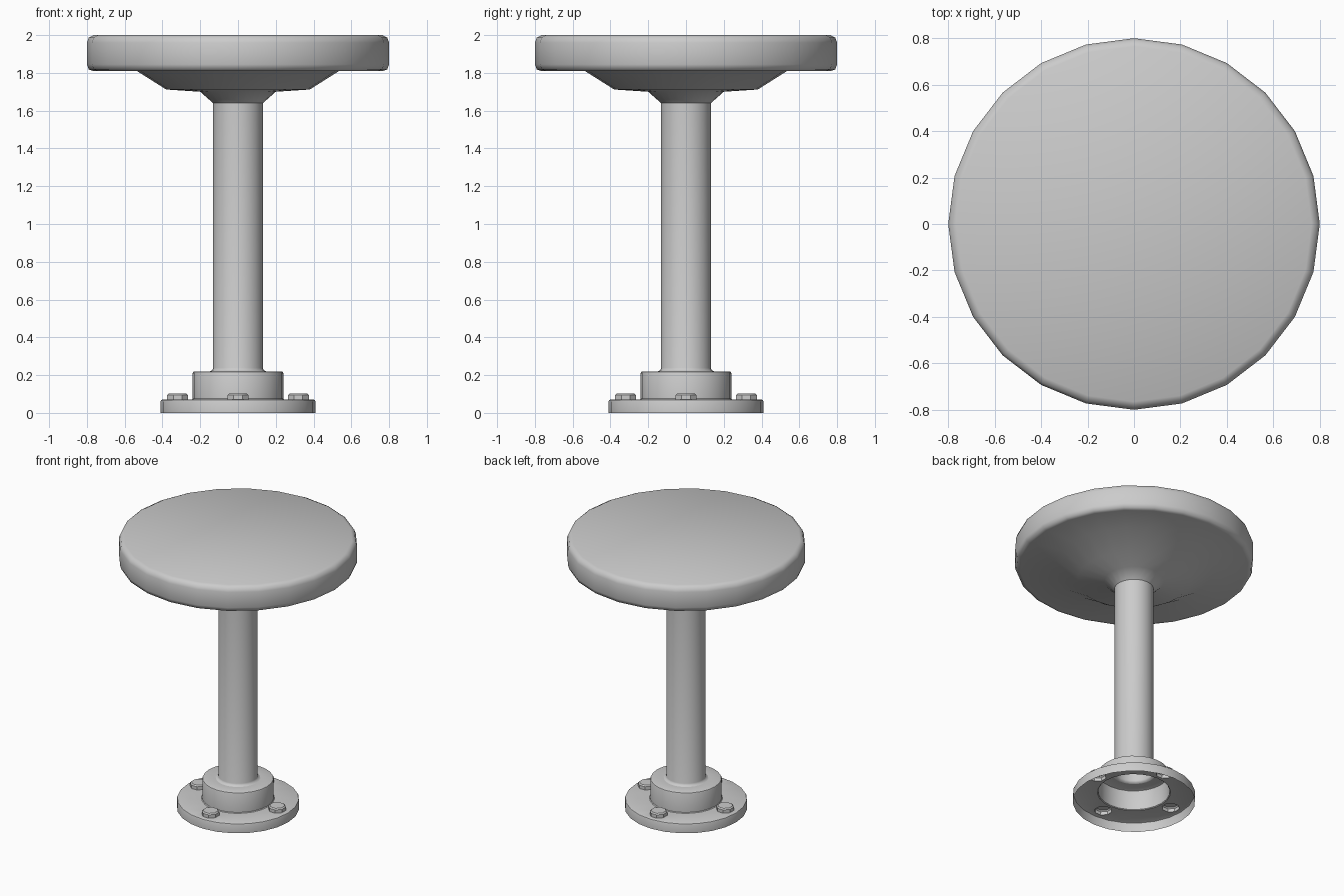
import bpy, bmesh, math

if "Cube" in bpy.data.objects:
    bpy.data.objects.remove(bpy.data.objects["Cube"])


def lathe(bm, profile, n=24, centre=(0, 0), phase=0.0, cap=False):
    """Revolve (radius, z) points about a vertical axis."""
    rings = []
    for r, z in profile:
        rings.append([bm.verts.new((centre[0] + r * math.cos(phase + 2 * math.pi * i / n),
                                    centre[1] + r * math.sin(phase + 2 * math.pi * i / n), z))
                      for i in range(n)])
    for a, b in zip(rings, rings[1:]):
        for i in range(n):
            j = (i + 1) % n
            bm.faces.new((a[i], a[j], b[j], b[i]))
    if cap:
        bm.faces.new(rings[-1])


def finish(bm, name, angle):
    bmesh.ops.recalc_face_normals(bm, faces=bm.faces[:])
    mesh = bpy.data.meshes.new(name)
    bm.to_mesh(mesh)
    bm.free()
    ob = bpy.data.objects.new(name, mesh)
    bpy.context.collection.objects.link(ob)
    bpy.ops.object.select_all(action='DESELECT')
    ob.select_set(True)
    bpy.context.view_layer.objects.active = ob
    bpy.ops.object.shade_smooth_by_angle(angle=math.radians(angle))


# seat: collar, shallow dish underneath and rounded disc
bm = bmesh.new()
lathe(bm, [(0.132, 1.64), (0.20, 1.70), (0.38, 1.712), (0.535, 1.81), (0.765, 1.81),
           (0.79, 1.818), (0.80, 1.845), (0.80, 1.96), (0.79, 1.987), (0.765, 2.0)], cap=True)
finish(bm, "seat", 60)

# pole: open tube with a small fillet at the foot
bm = bmesh.new()
lathe(bm, [(0.15, 0.22), (0.137, 0.225), (0.132, 0.238), (0.132, 1.64)])
finish(bm, "pole", 60)

# base: hollow shell with plate rim, hub and four bolt heads
bm = bmesh.new()
lathe(bm, [(0.41, 0.0), (0.41, 0.06), (0.407, 0.067), (0.40, 0.07)])
lathe(bm, [(0.245, 0.07), (0.24, 0.075), (0.24, 0.21), (0.237, 0.217), (0.23, 0.22), (0.15, 0.22)])
s = 1 / math.cos(math.pi / 8)
for k in range(4):
    a = k * math.pi / 2
    lathe(bm, [(0.055 * s, 0.07), (0.055 * s, 0.094), (0.047 * s, 0.102)], n=8,
          centre=(0.32 * math.cos(a), 0.32 * math.sin(a)), phase=math.pi / 8, cap=True)
# plate face between rim, hub and bolts
loops = [e for e in bm.edges if e.is_boundary and all(abs(v.co.z - 0.07) < 1e-4 for v in e.verts)]
bmesh.ops.triangle_fill(bm, use_beauty=True, use_dissolve=False, edges=loops, normal=(0, 0, 1))
finish(bm, "base", 40)
